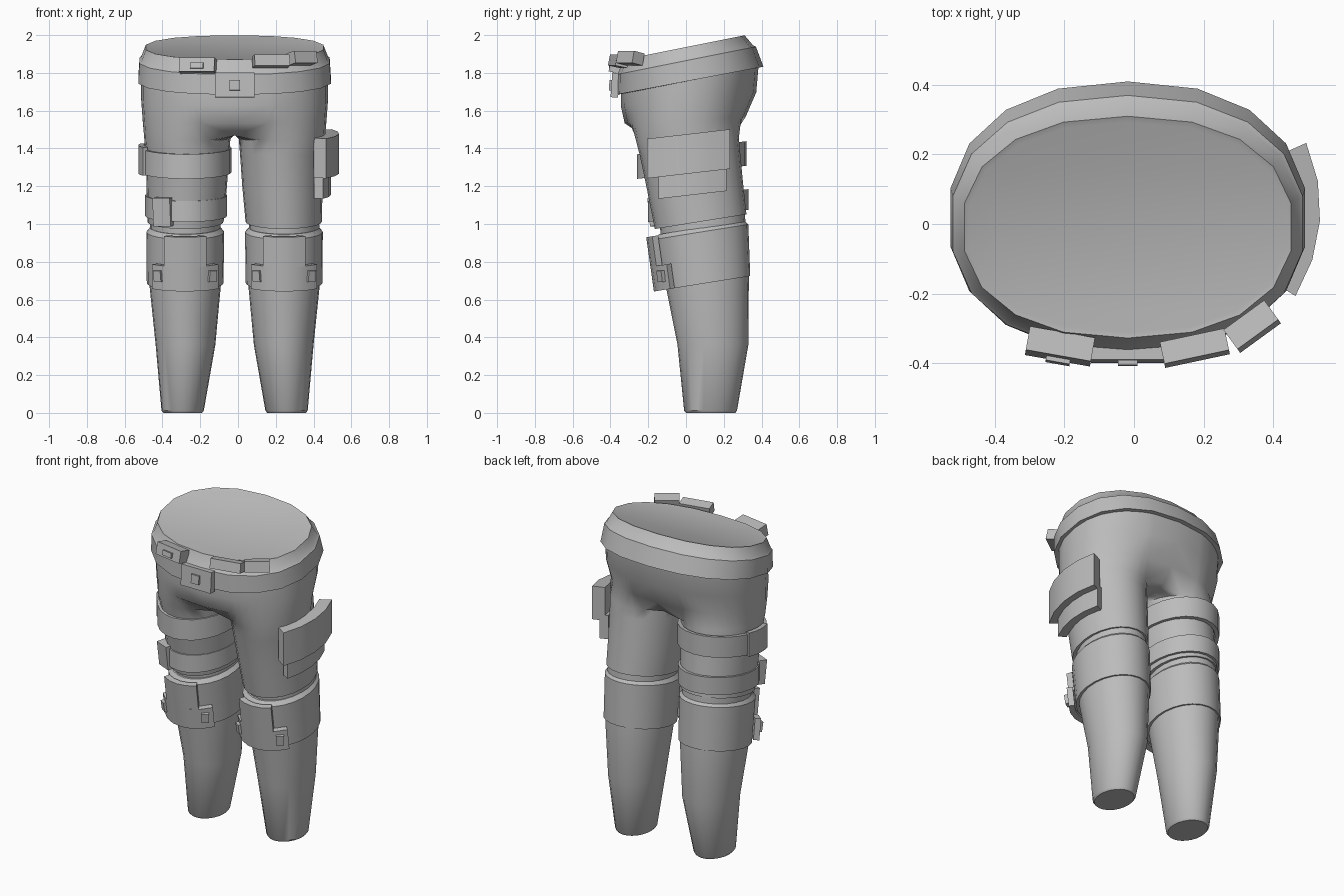
import bpy, bmesh, math
from mathutils import Matrix, Vector

if "Cube" in bpy.data.objects:
    bpy.data.objects.remove(bpy.data.objects["Cube"])

CX = -0.018          # centre line of the garment
SEG = 24             # sides of each leg

grey = bpy.data.materials.new("plain_grey")
grey.use_nodes = True
grey.diffuse_color = (0.5, 0.5, 0.5, 1)
grey.node_tree.nodes["Principled BSDF"].inputs["Base Color"].default_value = (0.5, 0.5, 0.5, 1)


def finish(name, bm, mirror=False, angle=35):
    bmesh.ops.recalc_face_normals(bm, faces=bm.faces)
    mesh = bpy.data.meshes.new(name)
    bm.to_mesh(mesh)
    bm.free()
    mesh.materials.append(grey)
    ob = bpy.data.objects.new(name, mesh)
    ob.location.x = CX
    bpy.context.collection.objects.link(ob)
    bpy.ops.object.select_all(action='DESELECT')
    ob.select_set(True)
    bpy.context.view_layer.objects.active = ob
    bpy.ops.object.shade_smooth_by_angle(angle=math.radians(angle))
    if mirror:
        mod = ob.modifiers.new("Mirror", 'MIRROR')
        mod.merge_threshold = 0.0005
    return ob


def oval(t, cx, hw, y0, y1, z, slope, e=1.0):
    """Point at angle t on a tilted, slightly squared oval."""
    c, s = math.cos(t), math.sin(t)
    y = (y0 + y1) / 2 + (y1 - y0) / 2 * math.copysign(abs(s) ** e, s)
    return Vector((cx + hw * math.copysign(abs(c) ** e, c), y, z + slope * y))


def bridge(bm, a, b, closed=True):
    n = len(a)
    for i in range(n if closed else n - 1):
        j = (i + 1) % n
        bm.faces.new((a[i], a[j], b[j], b[i]))


def add_rings(bm, rings, n=SEG, e=1.0, start=0.0):
    loops = [[bm.verts.new(oval(start + math.tau * i / n, *r, e)) for i in range(n)] for r in rings]
    for a, b in zip(loops, loops[1:]):
        bridge(bm, a, b)
    return loops


def loft(name, rings, mirror=False, n=SEG, e=1.0, start=0.0):
    bm = bmesh.new()
    loops = add_rings(bm, rings, n, e, start)
    bm.faces.new(loops[0])
    bm.faces.new(loops[-1])
    return finish(name, bm, mirror)


def band(name, cx, cy, rx, ry, a0, a1, z0, z1, slope, t, lean=0.0, mirror=False):
    """Curved slab of thickness t wrapped round an oval between two angles."""
    bm = bmesh.new()
    closed = a1 - a0 == 360
    n = max(4, round((a1 - a0) / 15))
    cols = []
    for i in range(n if closed else n + 1):
        a = math.radians(a0 + (a1 - a0) * i / n)
        col = []
        for grow, z in ((0, z0), (t, z0), (t, z1), (0, z1)):
            y = cy + (ry + grow) * math.sin(a)
            col.append(bm.verts.new((cx + (rx + grow) * math.cos(a),
                                     y + lean * (z - z0), z + slope * y)))
        cols.append(col)
    for a, b in zip(cols, cols[1:] + cols[:1] if closed else cols[1:]):
        bridge(bm, a, b)
    if not closed:
        bm.faces.new(cols[0])
        bm.faces.new(cols[-1])
    return finish(name, bm, mirror, 25)


def box(name, pos, size, turn=0, tip=0, mirror=False):
    bm = bmesh.new()
    bmesh.ops.create_cube(bm, size=1)
    m = (Matrix.Translation(pos) @ Matrix.Rotation(math.radians(turn), 4, 'Z')
         @ Matrix.Rotation(math.radians(tip), 4, 'X') @ Matrix.Diagonal((*size, 1)))
    bm.transform(m)
    return finish(name, bm, mirror)


# Thighs and hips: one half, joined at a crotch seam and mirrored
bm = bmesh.new()
loops = add_rings(bm, [
    (0.26, 0.185, -0.14, 0.30, 1.00, 0.16),
    (0.26, 0.202, -0.165, 0.32, 1.00, 0.16),
    (0.253, 0.213, -0.205, 0.30, 1.20, 0.12),
    (0.25, 0.222, -0.245, 0.285, 1.38, 0.06),
    (0.25, 0.228, -0.265, 0.28, 1.45, 0.03)])
top = loops[-1]
bm.faces.new(loops[0])
inner = top[8:17]
seam = [bm.verts.new((0, v.co.y, v.co.z + 0.025)) for v in inner]
bridge(bm, inner, seam, closed=False)
row = [seam[-1]] + top[16:] + top[:9] + [seam[0]]
angles = [math.atan2(v.co.y / 0.28, v.co.x / 0.478) for v in row]
angles[0], angles[-1] = -math.pi / 2, math.pi / 2
for hw, y0, y1, z, slope in ((0.487, -0.325, 0.315, 1.55, 0.05),
                             (0.495, -0.345, 0.372, 1.66, 0.10),
                             (0.495, -0.345, 0.385, 1.77, 0.20)):
    new = [bm.verts.new(oval(t, 0, hw, y0, y1, z, slope, 0.9)) for t in angles]
    new[0].co.x = new[-1].co.x = 0
    bridge(bm, row, new, closed=False)
    row = new
finish("trouser_thighs_and_hips", bm, True, 50)

# Lower legs and knee cuffs
loft("lower_legs", [
    (0.275, 0.102, 0.0, 0.262, 0.0, 0),
    (0.275, 0.112, -0.01, 0.27, 0.012, 0),
    (0.26, 0.158, -0.045, 0.33, 0.36, 0),
    (0.262, 0.193, -0.11, 0.333, 0.70, 0.14),
    (0.262, 0.185, -0.14, 0.31, 1.03, 0.16)], True)
loft("knee_cuffs", [
    (0.262, 0.19, -0.11, 0.33, 0.67, 0.16),
    (0.262, 0.203, -0.125, 0.34, 0.67, 0.16),
    (0.261, 0.206, -0.165, 0.33, 0.945, 0.16),
    (0.261, 0.185, -0.145, 0.31, 0.968, 0.16)], True)

# Stepped knee plates with side studs
band("knee_plate_lower", 0.262, 0.1, 0.205, 0.235, 223, 317, 0.67, 0.80, 0.16, 0.035, -0.14, True)
band("knee_plate_upper", 0.262, 0.082, 0.205, 0.235, 242, 298, 0.80, 0.96, 0.16, 0.035, -0.14, True)
for side, label in ((-1, "inner"), (1, "outer")):
    box("knee_stud_" + label, (0.262 + side * 0.138, -0.125, 0.725),
        (0.045, 0.04, 0.06), side * 34, 8, True)

# Waistband with bevelled rim and closed top
loft("waistband", [
    (0, 0.48, -0.33, 0.37, 1.755, 0.20),
    (0, 0.517, -0.372, 0.41, 1.755, 0.19),
    (0, 0.51, -0.368, 0.37, 1.865, 0.20),
    (0, 0.50, -0.358, 0.355, 1.875, 0.20),
    (0, 0.476, -0.328, 0.31, 1.937, 0.20),
    (0, 0.462, -0.312, 0.293, 1.932, 0.20)], n=18, e=0.88, start=math.pi / 2)

# Belt buckle and pouches
box("buckle", (0, -0.375, 1.735), (0.21, 0.04, 0.13), 0, -4)
box("buckle_stud", (0, -0.397, 1.735), (0.055, 0.02, 0.055), 0, -4)
box("belt_pouch_right", (-0.195, -0.352, 1.838), (0.19, 0.07, 0.075), -10, -12)
box("belt_pouch_right_stud", (-0.2, -0.388, 1.838), (0.07, 0.025, 0.03), -10, -12)
box("belt_pouch_middle", (0.193, -0.357, 1.862), (0.19, 0.065, 0.06), 12, -12)
box("belt_pouch_left", (0.358, -0.295, 1.878), (0.145, 0.07, 0.065), 36, -12)

# Two straps round the right thigh, with their clasps
band("thigh_strap_upper", -0.256, 0.03, 0.215, 0.265, 0, 360, 1.27, 1.40, 0.12, 0.024)
band("thigh_strap_lower", -0.257, 0.065, 0.195, 0.245, 0, 360, 1.035, 1.145, 0.12, 0.022)
band("strap_clasp_upper", -0.256, 0.03, 0.225, 0.27, 165, 205, 1.265, 1.415, 0.10, 0.028)
box("strap_clasp_lower", (-0.375, -0.15, 1.065), (0.1, 0.06, 0.15), -24, 6)

# Layered pouch on the outside of the left thigh
band("thigh_pouch", 0.084, 0.042, 0.395, 0.395, -32, 24, 1.265, 1.475, 0.115, 0.075)
band("thigh_pouch_backing", 0.084, 0.042, 0.375, 0.375, -26, 24, 1.15, 1.30, 0.115, 0.052)
